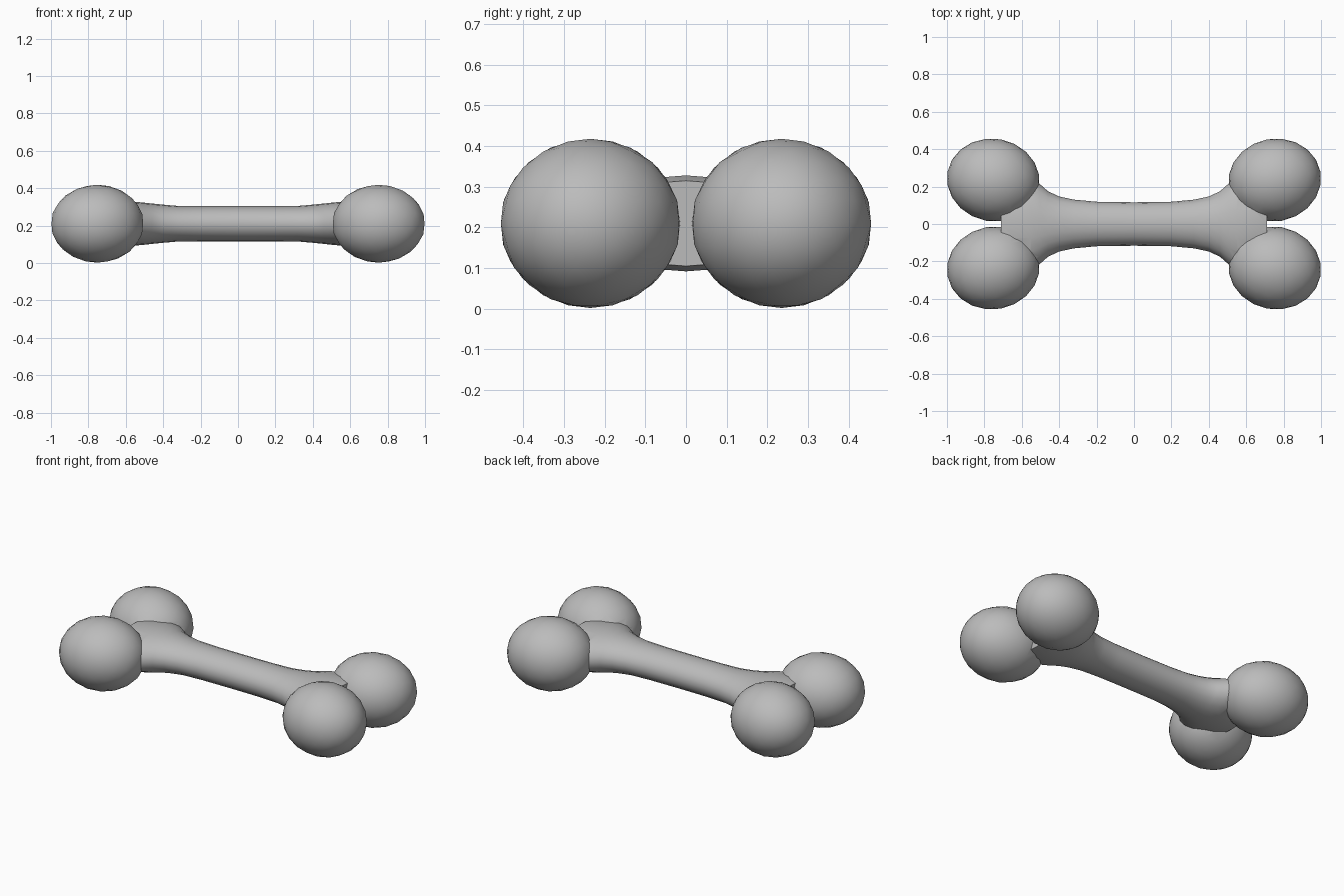
import bpy, bmesh, math
from mathutils import Matrix

if "Cube" in bpy.data.objects:
    bpy.data.objects.remove(bpy.data.objects["Cube"], do_unlink=True)

MID_Z = 0.21

# One plain grey for the whole bone
grey = bpy.data.materials.new("bone grey")
grey.use_nodes = True
colour = (0.5, 0.5, 0.5, 1)
grey.diffuse_color = colour
grey.node_tree.nodes["Principled BSDF"].inputs["Base Color"].default_value = colour


def make_object(name, bm):
    bmesh.ops.recalc_face_normals(bm, faces=bm.faces)
    mesh = bpy.data.meshes.new(name)
    bm.to_mesh(mesh)
    bm.free()
    mesh.materials.append(grey)
    obj = bpy.data.objects.new(name, mesh)
    bpy.context.collection.objects.link(obj)
    return obj


# Shaft: oval sections (x, half width, half height), flaring towards each end
half = [(0.0, 0.116, 0.094), (0.2, 0.119, 0.094), (0.32, 0.13, 0.095),
        (0.40, 0.147, 0.102), (0.46, 0.175, 0.108), (0.505, 0.215, 0.113),
        (0.55, 0.245, 0.117), (0.64, 0.24, 0.118), (0.71, 0.21, 0.105)]
sections = [(-x, w, h) for x, w, h in reversed(half[1:])] + half
SIDES = 20
bm = bmesh.new()
rings = []
for x, w, h in sections:
    rings.append([bm.verts.new((x, w * math.cos(a), MID_Z + h * math.sin(a)))
                  for a in (2 * math.pi * i / SIDES for i in range(SIDES))])
for r, s in zip(rings, rings[1:]):
    for i in range(SIDES):
        j = (i + 1) % SIDES
        bm.faces.new((r[i], r[j], s[j], s[i]))
bm.faces.new(rings[0])
bm.faces.new(rings[-1])
bone = make_object("bone", bm)

# Four rounded knobs, fused into the shaft
bpy.context.view_layer.objects.active = bone
for sx in (-1, 1):
    for sy in (-1, 1):
        bm = bmesh.new()
        bmesh.ops.create_icosphere(
            bm, subdivisions=3, radius=1,
            matrix=Matrix.Translation((sx * 0.752, sy * 0.235, MID_Z))
            @ Matrix.Rotation(sx * sy * math.radians(10), 4, 'Z')
            @ Matrix.Diagonal((0.249, 0.221, 0.208, 1)))
        knob = make_object("knob", bm)
        union = bone.modifiers.new("fuse knob", 'BOOLEAN')
        union.operation = 'UNION'
        union.solver = 'EXACT'
        union.object = knob
        bpy.ops.object.modifier_apply(modifier=union.name)
        bpy.data.objects.remove(knob, do_unlink=True)

# Smooth shading, with only the tight notches left sharp
for o in bpy.context.selected_objects:
    o.select_set(False)
bone.select_set(True)
bpy.ops.object.shade_smooth_by_angle(angle=math.radians(50))
